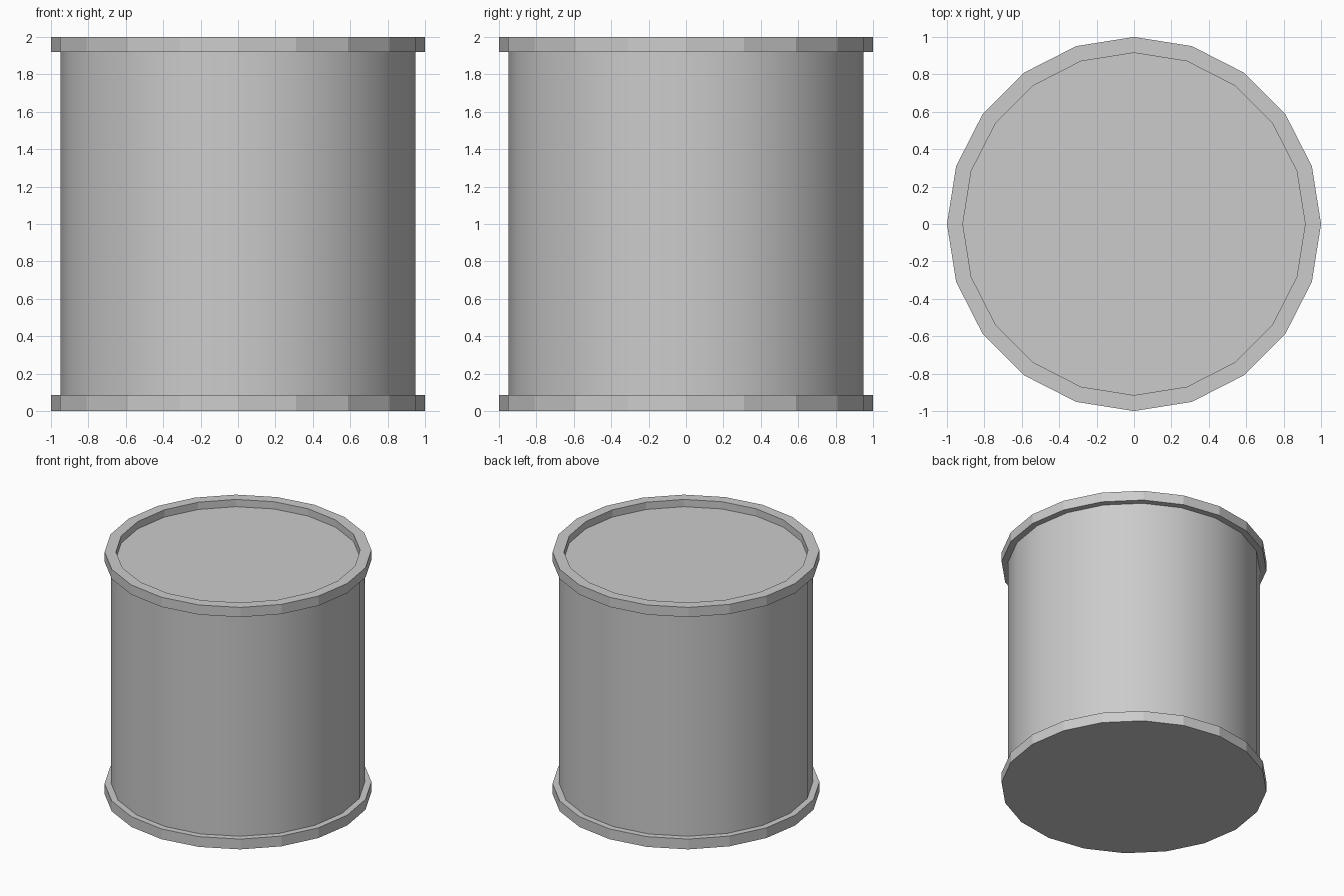
import bpy, bmesh
from math import cos, sin, tau

if "Cube" in bpy.data.objects:
    bpy.data.objects.remove(bpy.data.objects["Cube"])

SIDES = 20
BODY_R, RIM_R, LIP_R = 0.95, 1.0, 0.915
LOW, HIGH, LID_Z, TOP = 0.085, 1.92, 1.94, 2.0


def lathe(name, profile, smooth=False):
    """Revolve (radius, z) points, bottom-outside-top order; radius 0 caps an end."""
    bm = bmesh.new()
    rings = []
    for r, z in profile:
        if r > 0:
            rings.append([bm.verts.new((r * cos(tau * i / SIDES), r * sin(tau * i / SIDES), z))
                          for i in range(SIDES)])
        else:
            rings.append(None)
    for a, b in zip(rings, rings[1:]):
        if a is None:
            bm.faces.new(b[::-1])
        elif b is None:
            bm.faces.new(a)
        else:
            for i in range(SIDES):
                j = (i + 1) % SIDES
                bm.faces.new((a[i], a[j], b[j], b[i]))
    for f in bm.faces:
        f.smooth = smooth
    mesh = bpy.data.meshes.new(name)
    bm.to_mesh(mesh)
    bm.free()
    obj = bpy.data.objects.new(name, mesh)
    bpy.context.collection.objects.link(obj)
    return obj


# Closed base with its projecting rim
lathe("base_rim", [(0, 0), (RIM_R, 0), (RIM_R, LOW), (BODY_R, LOW)])

# Smooth drum wall
lathe("drum_wall", [(BODY_R, LOW), (BODY_R, HIGH)], smooth=True)

# Top rim with raised lip around the sunken lid
lathe("top_rim", [(BODY_R, HIGH), (RIM_R, HIGH), (RIM_R, TOP), (LIP_R, TOP), (LIP_R, LID_Z)])

# Sunken lid
lathe("lid", [(LIP_R, LID_Z), (0, LID_Z)])
